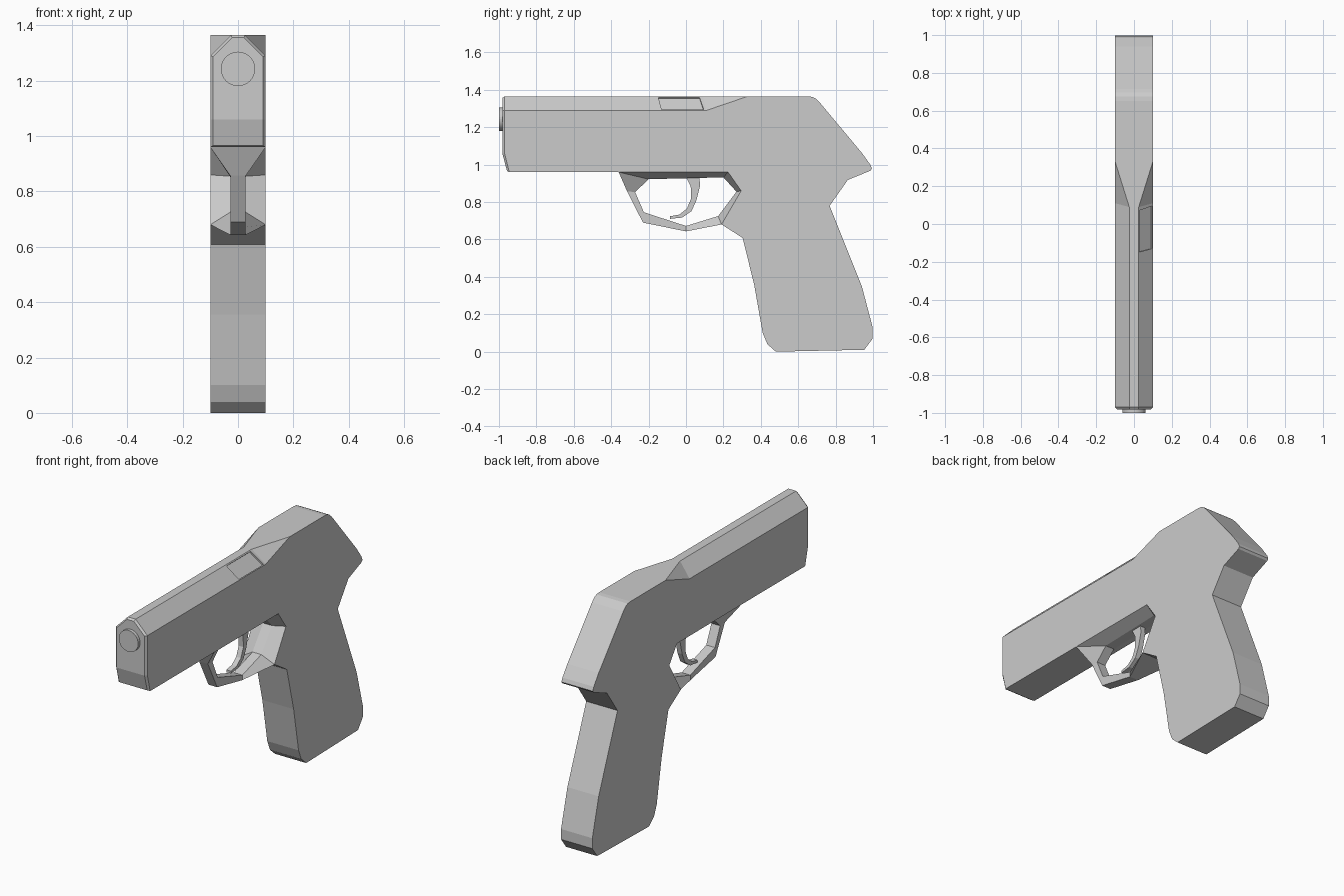
import bpy, bmesh, math
from mathutils import Matrix

if "Cube" in bpy.data.objects:
    bpy.data.objects.remove(bpy.data.objects["Cube"])

W, N = 0.1, 0.028          # half width of the body, half width of the guard
ZT, ZC, XT = 1.365, 1.29, 0.025   # top height, chamfer height, top flat half width


def finish(name, bm):
    bmesh.ops.remove_doubles(bm, verts=bm.verts, dist=1e-5)
    bmesh.ops.recalc_face_normals(bm, faces=bm.faces)
    mesh = bpy.data.meshes.new(name)
    bm.to_mesh(mesh)
    bm.free()
    obj = bpy.data.objects.new(name, mesh)
    bpy.context.collection.objects.link(obj)
    return obj


def face(bm, pts):
    bm.faces.new([bm.verts.new(p) for p in pts])


def both(bm, pts):
    """Face on the right plus its mirrored copy."""
    face(bm, pts)
    face(bm, [(-x, y, z) for x, y, z in reversed(pts)])


def across(bm, a, b):
    """Face spanning the width between two (x, y, z) points and their mirrors."""
    face(bm, [a, b, (-b[0], b[1], b[2]), (-a[0], a[1], a[2])])


bm = bmesh.new()

# Side outline: nose, chamfer end, back, grip, guard root, underside
outline = [(-0.97, 1.06), (-0.97, ZC), (0.11, ZC), (0.33, ZT),
           (0.65, ZT), (0.675, 1.362), (0.695, 1.352), (0.715, 1.332),
           (0.94, 1.063), (0.985, 1.0), (0.994, 0.978), (0.985, 0.967),
           (0.865, 0.918), (0.768, 0.78), (0.94, 0.35), (0.998, 0.13),
           (0.998, 0.07), (0.953, 0.01), (0.48, 0.0), (0.435, 0.04),
           (0.41, 0.1), (0.365, 0.355), (0.303, 0.608), (0.19, 0.68),
           (0.295, 0.86), (0.225, 0.96), (-0.36, 0.96), (-0.945, 0.96)]
side = [(W, y, z) for y, z in outline]
both(bm, side)
for i in list(range(3, 23)) + [26]:
    across(bm, side[i], side[i + 1])

# Slide top: narrow flat, widening behind the chamfers
back_in, front_in = (XT, 0.09, ZT), (XT, -0.97, ZT)
across(bm, front_in, back_in)
across(bm, back_in, side[3])
both(bm, [side[2], side[3], back_in])

# Chamfers: plain on the left, recessed ejection port on the right
chamfer = [side[1], side[2], back_in, front_in]
face(bm, [(-x, y, z) for x, y, z in chamfer])
port = [(0.096, -0.13, 1.294), (0.096, 0.095, 1.294),
        (0.03, 0.072, 1.36), (0.03, -0.148, 1.36)]
floor = [(x - 0.006, y, z - 0.006) for x, y, z in port]
for i in range(4):
    j = (i + 1) % 4
    face(bm, [chamfer[i], chamfer[j], port[j], port[i]])
    face(bm, [port[i], port[j], floor[j], floor[i]])
face(bm, floor)

# Nose with a small bevelled rim
rim = [side[27], side[0], side[1], front_in]
nose = [(0.09, -0.957, 0.966), (0.09, -0.982, 1.06),
        (0.09, -0.982, 1.288), (0.022, -0.982, 1.356)]
for i in range(3):
    both(bm, [rim[i], rim[i + 1], nose[i + 1], nose[i]])
    across(bm, nose[i], nose[i + 1])
across(bm, rim[3], nose[3])
across(bm, rim[0], nose[0])

# Trigger guard: ring that flares to full width where it meets the body
outer = [side[26], side[25], side[24], side[23],
         (N, 0.0, 0.643), (N, -0.23, 0.69), (N, -0.315, 0.857)]
inner = [(N, y, z) for y, z in [(-0.2, 0.922), (0.2, 0.932), (0.27, 0.855),
                               (0.172, 0.725), (0.0, 0.672),
                               (-0.225, 0.745), (-0.272, 0.853)]]
for i in range(7):
    j = (i + 1) % 7
    both(bm, [outer[i], outer[j], inner[j], inner[i]])
    across(bm, inner[i], inner[j])
    if i >= 3:
        across(bm, outer[i], outer[j])
finish("pistol_body", bm)

# Trigger: curved blade
bm = bmesh.new()
front = [(0.0, 0.935), (0.025, 0.885), (0.028, 0.82), (0.005, 0.765),
         (-0.035, 0.733), (-0.085, 0.724)]
rear = [(0.07, 0.935), (0.076, 0.89), (0.056, 0.81), (0.03, 0.752),
        (-0.02, 0.717), (-0.085, 0.71)]
f = [(0.015, y, z) for y, z in front]
r = [(0.015, y, z) for y, z in rear]
for i in range(5):
    both(bm, [f[i], f[i + 1], r[i + 1], r[i]])
    across(bm, f[i], f[i + 1])
    across(bm, r[i], r[i + 1])
across(bm, f[5], r[5])
finish("trigger", bm)

# Muzzle: short round barrel end
bm = bmesh.new()
bmesh.ops.create_cone(bm, cap_ends=True, segments=32, radius1=0.062,
                      radius2=0.062, depth=0.03,
                      matrix=Matrix.Translation((0, -0.985, 1.243))
                      @ Matrix.Rotation(math.pi / 2, 4, 'X'))
finish("muzzle", bm)
